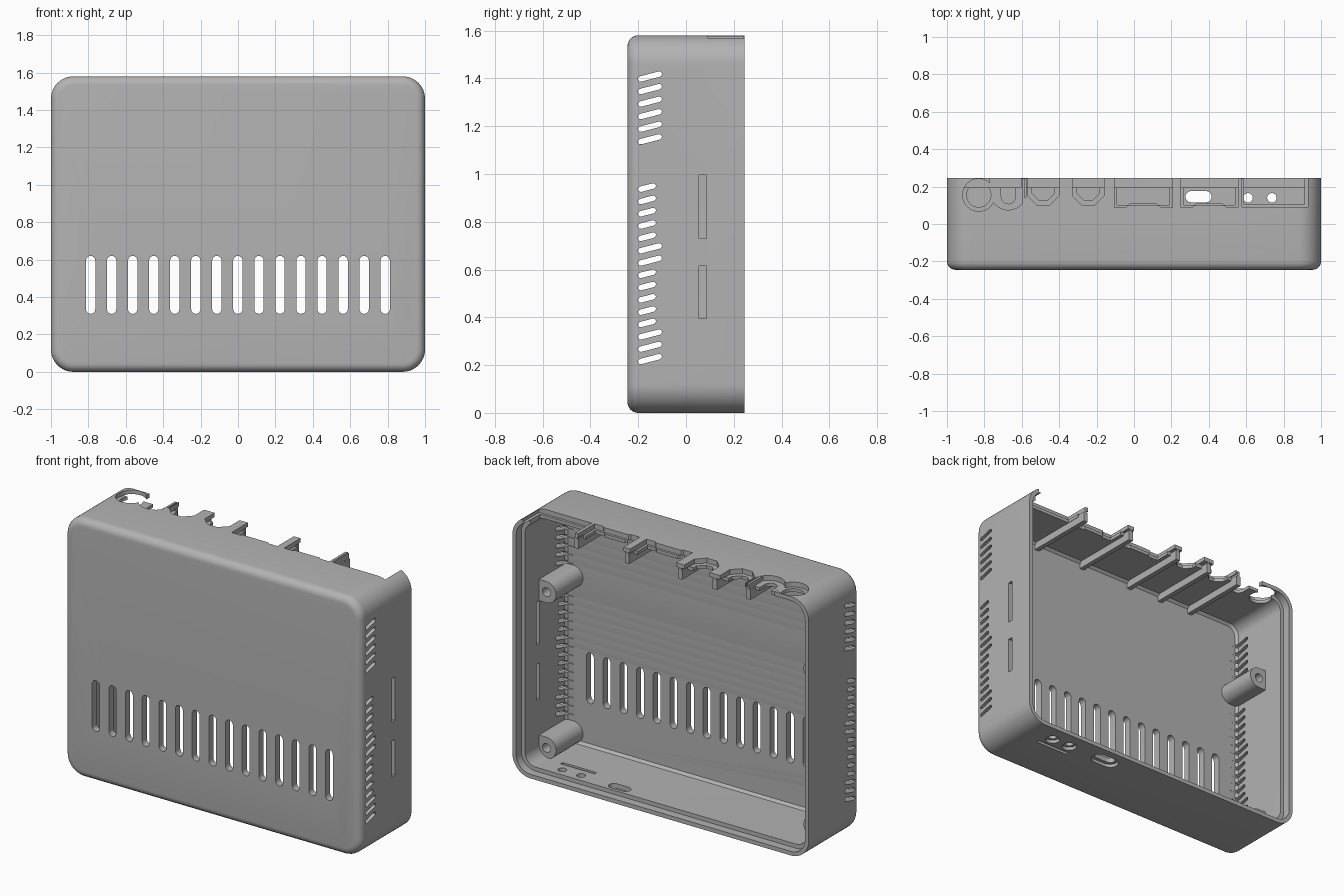
import bpy, bmesh, math
from math import cos, sin, pi

if "Cube" in bpy.data.objects:
    bpy.data.objects.remove(bpy.data.objects["Cube"])

grey = bpy.data.materials.new("case_grey")
grey.diffuse_color = (0.45, 0.45, 0.45, 1)
grey.use_nodes = True
grey.node_tree.nodes["Principled BSDF"].inputs["Base Color"].default_value = grey.diffuse_color
H, Y0, Y1 = 1.58, -0.245, 0.245


def finish(bm, name):
    bmesh.ops.recalc_face_normals(bm, faces=bm.faces)
    me = bpy.data.meshes.new(name)
    bm.to_mesh(me)
    bm.free()
    me.materials.append(grey)
    ob = bpy.data.objects.new(name, me)
    bpy.context.collection.objects.link(ob)
    return ob


def prism(bm, pts, axis, lo, hi):
    """Extrude a 2D outline along an axis."""
    put = {'X': lambda a, b, t: (t, a, b), 'Y': lambda a, b, t: (a, t, b),
           'Z': lambda a, b, t: (a, b, t)}[axis]
    A = [bm.verts.new(put(a, b, lo)) for a, b in pts]
    B = [bm.verts.new(put(a, b, hi)) for a, b in pts]
    bm.faces.new(A)
    bm.faces.new(B)
    for i in range(len(A)):
        j = (i + 1) % len(A)
        bm.faces.new((A[i], A[j], B[j], B[i]))


def box(x0, x1, y0, y1):
    return [(x0, y0), (x1, y0), (x1, y1), (x0, y1)]


def circle(x, y, r, n=32):
    return [(x + r * cos(2 * pi * i / n), y + r * sin(2 * pi * i / n)) for i in range(n)]


def capsule(ax, ay, bx, by, r, n=8):
    """Rounded slot outline between two end centres."""
    t = math.atan2(by - ay, bx - ax)
    arc = lambda x, y, s: [(x + r * cos(s + pi * i / n), y + r * sin(s + pi * i / n)) for i in range(n + 1)]
    return arc(bx, by, t - pi / 2) + arc(ax, ay, t + pi / 2)


def subtract(ob, outlines):
    bm = bmesh.new()
    for o in outlines:
        prism(bm, *o)
    cut = finish(bm, "cutter")
    cut.hide_render = True
    m = ob.modifiers.new("cut", 'BOOLEAN')
    m.operation, m.solver, m.object = 'DIFFERENCE', 'EXACT', cut
    bpy.context.view_layer.objects.active = ob
    bpy.ops.object.modifier_apply(modifier=m.name)
    bpy.data.objects.remove(cut)


def smooth(ob):
    bpy.ops.object.select_all(action='DESELECT')
    ob.select_set(True)
    bpy.context.view_layer.objects.active = ob
    bpy.ops.object.shade_smooth_by_angle(angle=math.radians(30))


# Shell: rounded rectangles lofted outside, over the stepped rim, then inside
def ring(bm, inset, y):
    r, out = 0.12 - inset, []
    for k, (cx, cz) in enumerate(((0.88, H - 0.12), (-0.88, H - 0.12), (-0.88, 0.12), (0.88, 0.12))):
        for i in range(13):
            a = pi / 2 * (k + i / 12)
            out.append(bm.verts.new((cx + r * cos(a), y, cz + r * sin(a))))
    return out


F, W, LIP = 0.045, 0.05, 0.025
prof = [(F * (1 - sin(pi / 12 * i)), Y0 + F * (1 - cos(pi / 12 * i))) for i in range(7)]
prof += [(0, Y1), (LIP, Y1), (LIP, 0.195), (W, 0.195), (W, Y0 + 0.06), (W + 0.015, Y0 + 0.045)]
bm = bmesh.new()
rings = [ring(bm, *p) for p in prof]
for a, b in zip(rings, rings[1:]):
    for i in range(len(a)):
        j = (i + 1) % len(a)
        bm.faces.new((a[i], a[j], b[j], b[i]))
bm.faces.new(rings[0])
bm.faces.new(rings[-1])
shell = finish(bm, "case_shell")

# Front vents
cuts = [(capsule(x, 0.335, x, 0.595, 0.025), 'Y', -0.3, -0.15) for x in
        (-0.788 + 0.1125 * i for i in range(15))]
# Slanted side vents on both walls
rows = [(1.145 + 0.0525 * i, -0.112) for i in range(6)]
rows += [(0.225 + 0.0515 * i, -0.112 if i in (0, 1, 2, 8, 9) else -0.137) for i in range(15)]
for z, ye in rows:
    o = capsule(-0.19, z - 0.01, ye, z - 0.01 + (ye + 0.19) * 0.26, 0.0115, 4)
    cuts += [(o, 'X', -1.1, -0.9), (o, 'X', 0.9, 1.1)]
# Narrow slits in the right wall
cuts += [(box(0.055, 0.085, a, b), 'X', 0.9, 1.1) for a, b in ((0.395, 0.615), (0.73, 0.995))]
# Bottom holes: two round, one slit, one rounded port
cuts += [(circle(x, 0.14, 0.025), 'Z', -0.1, 0.1) for x in (0.61, 0.737)]
cuts += [(box(0.56, 0.79, 0.06, 0.08), 'Z', -0.1, 0.1),
         (capsule(0.305, 0.146, 0.385, 0.146, 0.03), 'Z', -0.1, 0.1)]
subtract(shell, cuts)
subtract(shell, [(circle(x, 0.14, 0.042), 'Z', -0.1, 0.02) for x in (0.61, 0.737)] +
         [(capsule(0.305, 0.146, 0.385, 0.146, 0.05), 'Z', -0.1, 0.02)])


# Top ports: through openings, each with a wider shallow recess
def u_port(x, half, low, cham):
    return [(x - half, 0.3), (x - half, low + cham), (x - half + cham, low),
            (x + half - cham, low), (x + half, low + cham), (x + half, 0.3)]


def u_round(x, half, low):
    arc = [(x - half * cos(pi * i / 16), low + half - half * sin(pi * i / 16)) for i in range(17)]
    return [(x - half, 0.3)] + arc + [(x + half, 0.3)]


def wide_port(x0, x1, low):
    return [(x0, 0.3), (x0, low), (x0 + 0.06, low), (x0 + 0.07, low + 0.01),
            (x1 - 0.07, low + 0.01), (x1 - 0.06, low), (x1, low), (x1, 0.3)]


wide = ((-0.105, 0.205), (0.25, 0.555))
holes = [circle(-0.83, 0.155, 0.065), u_round(-0.672, 0.038, 0.108)]
holes += [u_port(x, 0.06, 0.125, 0.04) for x in (-0.485, -0.245)]
holes += [wide_port(a + 0.015, b - 0.015, 0.102) for a, b in wide] + [box(0.588, 0.912, 0.105, 0.3)]
recess = [u_round(-0.672, 0.097, 0.075)]
recess += [u_port(x, 0.084, 0.1, 0.05) for x in (-0.485, -0.245)]
recess += [wide_port(a, b, 0.088) for a, b in wide] + [box(0.57, 0.93, 0.09, 0.3)]
subtract(shell, [(o, 'Z', 1.45, 1.7) for o in holes])
subtract(shell, [(o, 'Z', H - 0.03, 1.7) for o in recess])
subtract(shell, [(circle(-0.83, 0.155, 0.087), 'Z', H - 0.03, 1.7)])
smooth(shell)

# Ribs under the top wall, between the ports
for i, x in enumerate((0.571, 0.228, -0.13, -0.365, -0.59)):
    bm = bmesh.new()
    prism(bm, box(x - 0.015, x + 0.015, 1.485, 1.545), 'Y', -0.21, 0.243)
    prism(bm, box(x - 0.007, x + 0.007, 1.54, 1.578), 'Y', 0.08, 0.243)
    finish(bm, "port_rib_%d" % (i + 1))

# Four screw posts against the side walls
for s in (-1, 1):
    for z, lvl in ((0.11, "lower"), (1.06, "upper")):
        d = [(s * (0.9 + 0.065 * cos(a)), z + 0.065 * sin(a)) for a in
             (pi / 2 + pi * i / 16 for i in range(17))]
        bm = bmesh.new()
        prism(bm, d + [(s * 0.965, z - 0.065), (s * 0.965, z + 0.065)], 'Y', -0.21, 0.06)
        post = finish(bm, "screw_post_%s_%s" % (lvl, "right" if s > 0 else "left"))
        subtract(post, [(circle(s * 0.9, z, 0.027, 24), 'Y', -0.1, 0.2)])
        smooth(post)
